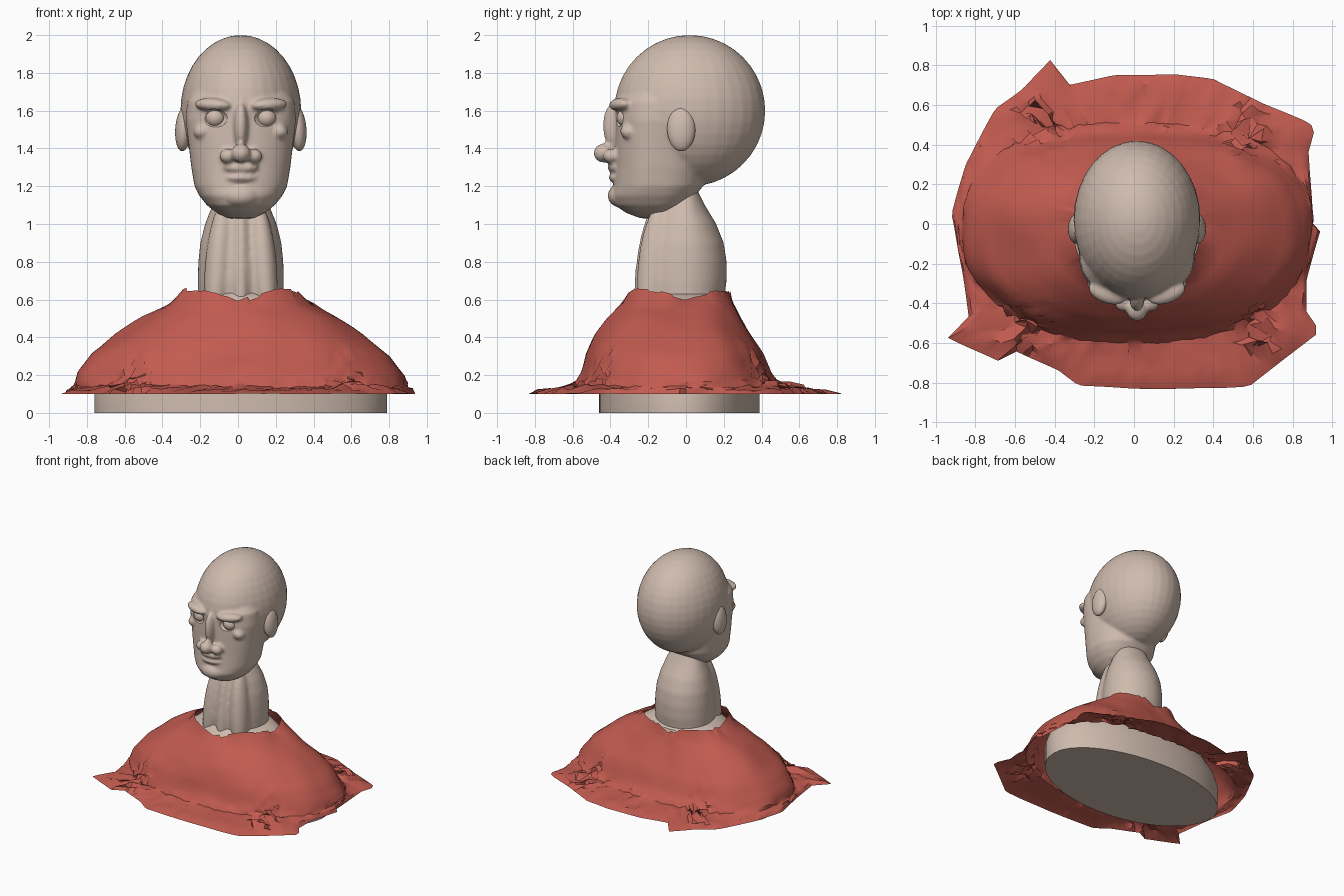
import bpy, bmesh, math, random
from mathutils import Vector, Matrix, noise

random.seed(4)
if "Cube" in bpy.data.objects:
    bpy.data.objects.remove(bpy.data.objects["Cube"])


def material(name, rgb):
    m = bpy.data.materials.new(name)
    m.use_nodes = True
    m.diffuse_color = (*rgb, 1)
    bsdf = next(n for n in m.node_tree.nodes if n.type == 'BSDF_PRINCIPLED')
    bsdf.inputs["Base Color"].default_value = (*rgb, 1)
    return m


CLAY = material("warm clay", (0.62, 0.495, 0.42))
RED = material("red cloth", (0.54, 0.105, 0.08))
CX = 0.015  # the head sits slightly off centre


def make(name, bm, mat, angle=None):
    mesh = bpy.data.meshes.new(name)
    bm.to_mesh(mesh)
    bm.free()
    ob = bpy.data.objects.new(name, mesh)
    bpy.context.collection.objects.link(ob)
    mesh.materials.append(mat)
    if angle:
        bpy.ops.object.select_all(action='DESELECT')
        ob.select_set(True)
        bpy.context.view_layer.objects.active = ob
        bpy.ops.object.shade_smooth_by_angle(angle=math.radians(angle))
    return ob


def blob(bm, loc, size, tilt=0, turn=0, lean=0):
    """Ellipsoid with a tilt about y, a lean about x and a turn about z."""
    mat = (Matrix.Translation(loc) @ Matrix.Rotation(turn, 4, 'Z')
           @ Matrix.Rotation(lean, 4, 'X') @ Matrix.Rotation(tilt, 4, 'Y')
           @ Matrix.Diagonal((*size, 1)))
    bmesh.ops.create_uvsphere(bm, u_segments=32, v_segments=20, radius=1, matrix=mat)


def pair(bm, x, y, z, size, tilt=0, turn=0, lean=0):
    for s in (-1, 1):
        blob(bm, (CX + s * x, y, z), size, s * tilt, s * turn, lean)


def oval(a, half, front, back, z, power):
    """Point of a squarish oval in direction a, with its own front and back depth."""
    c, s = math.cos(a), math.sin(a)
    rx = half + math.copysign(CX, c)
    ry = back if s > 0 else front
    r = (abs(c / rx) ** power + abs(s / ry) ** power) ** (-1 / power)
    return Vector((r * c, r * s, z))


def angles(n):
    return [2 * math.pi * i / n for i in range(n)]


def skin(bm, rows, caps=False):
    vs = [[bm.verts.new(p) for p in row] for row in rows]
    n = len(rows[0])
    for lo, hi in zip(vs, vs[1:]):
        for i in range(n):
            j = (i + 1) % n
            bm.faces.new((lo[i], lo[j], hi[j], hi[i]))
    if caps:
        bm.faces.new(vs[0][::-1])
        bm.faces.new(vs[-1])


def loft(bm, shape, n, power, shift=0):
    move = Vector((0, shift, 0))
    skin(bm, [[oval(a, *r, power) + move for a in angles(n)] for r in shape], caps=True)


def fuse(ob, voxel):
    m = ob.modifiers.new("fuse", 'REMESH')
    m.mode = 'VOXEL'
    m.voxel_size = voxel
    m.use_smooth_shade = True


def soften(ob, rounds):
    m = ob.modifiers.new("soften", 'SMOOTH')
    m.factor = 0.5
    m.iterations = rounds


# Plinth and shoulders
bm = bmesh.new()
loft(bm, [(0.775, 0.46, 0.39, 0), (0.775, 0.46, 0.39, 0.17), (0.74, 0.45, 0.37, 0.26),
          (0.62, 0.42, 0.33, 0.38), (0.46, 0.37, 0.28, 0.49), (0.35, 0.31, 0.23, 0.575),
          (0.28, 0.28, 0.22, 0.61), (0.2, 0.24, 0.18, 0.64)], 72, 2)
make("shoulders", bm, CLAY, 35)

# Neck with two front tendons and a throat
bm = bmesh.new()
loft(bm, [(0.225, 0.24, 0.2, 0.58), (0.228, 0.25, 0.215, 0.7), (0.225, 0.245, 0.215, 0.8),
          (0.215, 0.225, 0.2, 0.9), (0.19, 0.2, 0.16, 1.0), (0.15, 0.17, 0.1, 1.1),
          (0.1, 0.14, 0.05, 1.2)], 48, 2)
pair(bm, 0.12, -0.165, 0.78, (0.07, 0.09, 0.33), -0.08, 0, -0.1)
blob(bm, (CX, -0.195, 0.78), (0.05, 0.07, 0.33), lean=-0.12)
neck = make("neck", bm, CLAY)
fuse(neck, 0.014)
soften(neck, 5)

# Head: skull, face and features fused into one skin
bm = bmesh.new()
blob(bm, (CX, 0.02, 1.6), (0.32, 0.4, 0.4))
loft(bm, [(0.07, 0.08, 0.03, 1.03), (0.13, 0.16, 0.09, 1.06), (0.18, 0.215, 0.16, 1.1),
          (0.22, 0.235, 0.21, 1.15), (0.245, 0.225, 0.25, 1.2), (0.262, 0.217, 0.27, 1.3),
          (0.28, 0.215, 0.27, 1.45), (0.292, 0.213, 0.26, 1.55), (0.285, 0.203, 0.25, 1.65),
          (0.22, 0.13, 0.2, 1.75)], 64, 2.3, -0.16)
blob(bm, (CX, -0.335, 1.15), (0.1, 0.08, 0.065))                   # chin
pair(bm, 0.15, -0.348, 1.632, (0.1, 0.052, 0.035), -0.05, 0.35)    # brows
pair(bm, 0.2, -0.295, 1.49, (0.05, 0.055, 0.042), 0.3, 0.4)        # cheekbones
blob(bm, (CX, -0.375, 1.52), (0.038, 0.065, 0.125))                # nose bridge
blob(bm, (CX, -0.435, 1.375), (0.052, 0.054, 0.05))                # nose tip
pair(bm, 0.07, -0.395, 1.36, (0.043, 0.045, 0.039))                # nostrils
blob(bm, (CX, -0.372, 1.298), (0.095, 0.044, 0.026))               # upper lip
blob(bm, (CX, -0.365, 1.245), (0.085, 0.045, 0.025))               # lower lip
head = make("head", bm, CLAY)
fuse(head, 0.011)

# Hidden cutter that hollows the eye sockets
bm = bmesh.new()
pair(bm, 0.14, -0.375, 1.56, (0.072, 0.05, 0.05), 0, 0.2)
cutter = make("socket_cutter", bm, CLAY)
cutter.hide_render = True
cutter.hide_viewport = True
cut = head.modifiers.new("sockets", 'BOOLEAN')
cut.object = cutter
cut.operation = 'DIFFERENCE'
soften(head, 4)

# Eyes with lids, and ears
for side, s in (("right", -1), ("left", 1)):
    bm = bmesh.new()
    blob(bm, (CX + s * 0.135, -0.315, 1.562), (0.053, 0.052, 0.05))
    make(side + "_eye", bm, CLAY, 60)

    bm = bmesh.new()
    rows = []
    for t in angles(10):
        rad, push = 0.05 + 0.009 * math.cos(t), 0.011 * math.sin(t)
        rows.append([Vector((CX + s * 0.135 + 1.15 * rad * math.cos(a),
                             -0.336 + push + 0.02 * abs(math.cos(a)),
                             1.56 + 0.85 * rad * math.sin(a))) for a in angles(28)])
    skin(bm, rows + rows[:1])
    bmesh.ops.remove_doubles(bm, verts=bm.verts, dist=1e-5)
    bmesh.ops.recalc_face_normals(bm, faces=bm.faces)
    make(side + "_eyelids", bm, CLAY, 60)

    bm = bmesh.new()
    blob(bm, (CX + s * 0.302, -0.025, 1.505), (0.045, 0.075, 0.12), s * -0.08)
    make(side + "_ear", bm, CLAY, 60)

# Draped cloth: ragged neck hole, dome, then a hem lying flat
hem = [(0.9, 0), (0.89, 0.2), (0.88, 0.38), (0.91, 0.45), (0.89, 0.51), (0.64, 0.61),
       (0.4, 0.73), (0.2, 0.755), (-0.1, 0.75), (-0.25, 0.72), (-0.34, 0.7), (-0.41, 0.84),
       (-0.56, 0.68), (-0.7, 0.58), (-0.85, 0.3), (-0.92, 0.05), (-0.86, -0.25),
       (-0.83, -0.47), (-0.94, -0.57), (-0.67, -0.7), (-0.6, -0.64), (-0.38, -0.74),
       (-0.28, -0.815), (0, -0.83), (0.25, -0.83), (0.58, -0.82), (0.94, -0.54),
       (0.87, -0.46), (0.87, -0.28), (0.94, -0.03)]
hem = [Vector(p) for p in hem]


def hem_point(a):
    """Where the ray in direction a meets the hem outline."""
    d = Vector((math.cos(a), math.sin(a)))
    for p, q in zip(hem, hem[1:] + hem[:1]):
        if p.cross(d) >= 0 and d.cross(q) > 0 and d.dot(p + q) > 0:
            r = p.cross(q) / d.cross(q - p)
            return Vector((r * d.x, r * d.y, 0.1))
    return Vector((hem[0].x, 0, 0.1))


N = 160
dome = [(0.32, 0.32, 0.24, 0.61), (0.51, 0.41, 0.29, 0.51), (0.66, 0.48, 0.35, 0.41),
        (0.79, 0.53, 0.41, 0.31), (0.86, 0.56, 0.45, 0.21), (0.88, 0.6, 0.51, 0.13)]
rows = []
for lo, hi in zip(dome, dome[1:]):
    for k in range(3):
        mix = [u + (v - u) * k / 3 for u, v in zip(lo, hi)]
        rows.append([oval(a, *mix, 2.35) for a in angles(N)])
foot = [oval(a, *dome[-1], 2.35) for a in angles(N)]
edge = [hem_point(a) for a in angles(N)]
for t in (0, 0.2, 0.4, 0.6, 0.8, 1):
    rows.append([p.lerp(q, t) for p, q in zip(foot, edge)])

crumples = [Vector(p) for p in ((-0.46, 0.52), (0.57, 0.47), (0.63, -0.55), (-0.57, -0.54))]
tatter = [random.uniform(-0.015, 0.015) for _ in range(N // 5)]
for k, row in enumerate(rows):
    for i, p in enumerate(row):
        a = 2 * math.pi * i / N
        if k == 0:      # ragged collar that peaks at its four corners
            p.z += 0.055 * abs(math.sin(2 * a)) + 0.025 * abs(math.cos(a)) - 0.028 + tatter[i // 5]
            continue
        p += noise.noise_vector(p * 4) * (0.018 if p.z > 0.14 else 0.006)
        if k < len(rows) - 1:
            near = max(math.exp(-((p.xy - c).length / 0.12) ** 2) for c in crumples)
            rough = 0.035 * near + (0.005 if p.z < 0.16 else 0)
            p += Vector([random.uniform(-rough, rough) for _ in range(3)])
            p.z += 0.015 * near
            if p.z < 0.16:
                p.z += 0.012 * (1 + noise.noise(p * 14))
        p.z = max(p.z, 0.1)
bm = bmesh.new()
skin(bm, rows[::-1])
make("cloth", bm, RED, 32)
